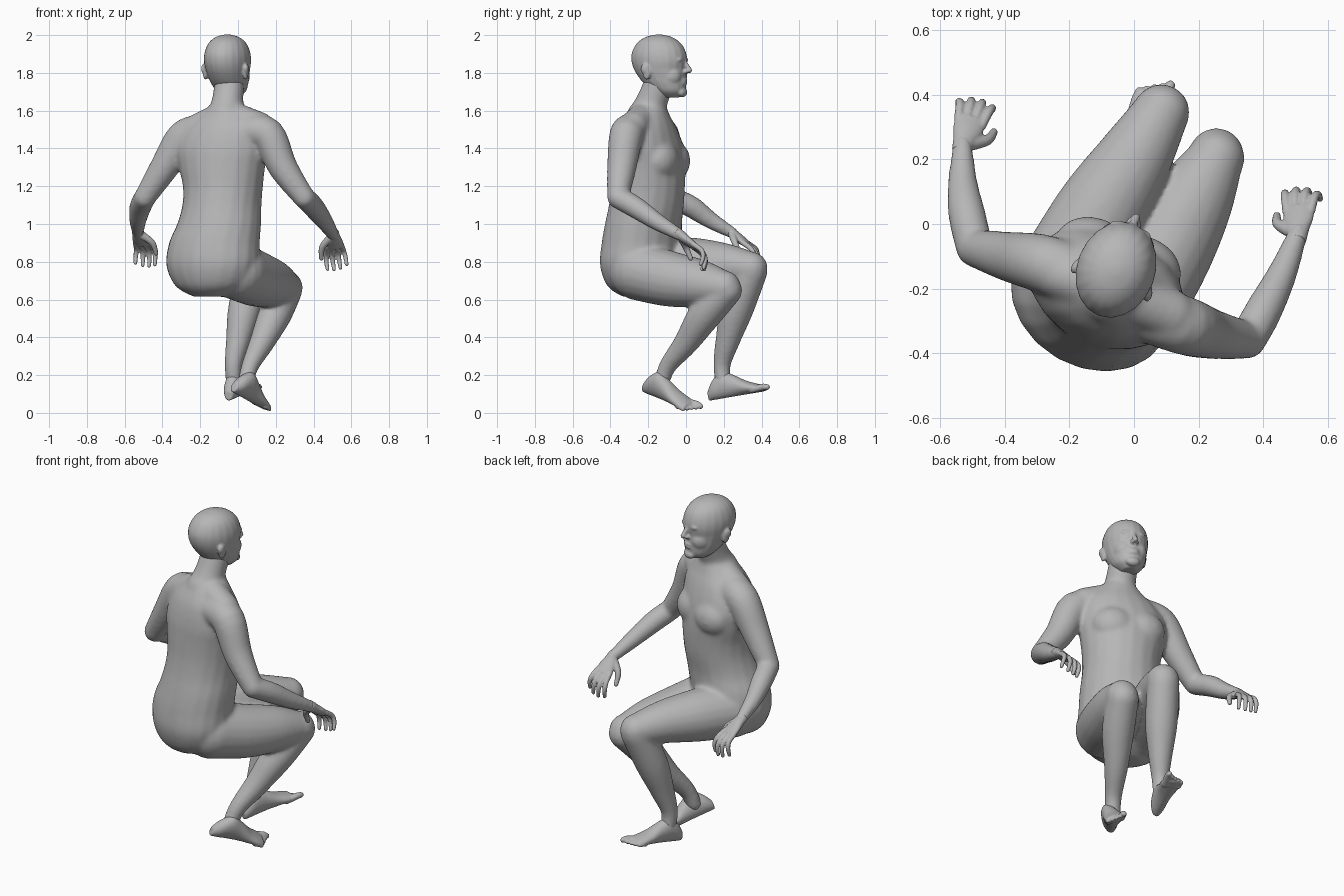
import bpy
import bmesh
from math import cos, sin, pi, radians
from mathutils import Matrix, Vector

SIDES = 20

default_cube = bpy.data.objects.get("Cube")
if default_cube:
    bpy.data.objects.remove(default_cube)

skin = bpy.data.materials.new("grey skin")
skin.use_nodes = True
grey = (0.47, 0.47, 0.47, 1)
skin.diffuse_color = grey
skin.node_tree.nodes["Principled BSDF"].inputs["Base Color"].default_value = grey


def refine(stations, steps=5):
    """Catmull-Rom interpolation of equal-length tuples."""
    rows = [Vector(s) for s in stations]
    out = []
    for i in range(len(rows) - 1):
        a, b, c = rows[max(i - 1, 0)], rows[i], rows[i + 1]
        d = rows[min(i + 2, len(rows) - 1)]
        for k in range(steps):
            t = k / steps
            out.append(b + ((c - a) * t + (2 * a - 5 * b + 4 * c - d) * t ** 2
                            + (3 * b - a - 3 * c + d) * t ** 3) / 2)
    return out + [rows[-1]]


def loft(bm, rings):
    """Skin a list of (centre, u axis, v axis) elliptical rings, with capped ends."""
    loops = []
    for centre, u, v in rings:
        angles = [2 * pi * k / SIDES for k in range(SIDES)]
        loops.append([bm.verts.new(centre + u * cos(t) + v * sin(t)) for t in angles])
    for low, high in zip(loops, loops[1:]):
        for k in range(SIDES):
            j = (k + 1) % SIDES
            bm.faces.new((low[k], low[j], high[j], high[k]))
    bm.faces.new(loops[0][::-1])
    bm.faces.new(loops[-1])


def ball(bm, centre, radii, turn=0):
    place = (Matrix.Translation(centre) @ Matrix.Rotation(radians(turn), 4, "Z")
             @ Matrix.Diagonal((*radii, 1)))
    bmesh.ops.create_uvsphere(bm, u_segments=20, v_segments=12, radius=1, matrix=place)


def tube(bm, stations):
    """Round limb with round ends through (x, y, z, radius) stations."""
    rows = refine(stations)
    points = [r.to_3d() for r in rows]
    rings = []
    side = None
    for i, p in enumerate(points):
        along = (points[min(i + 1, len(points) - 1)] - points[max(i - 1, 0)]).normalized()
        side = along.orthogonal() if side is None else side - along * side.dot(along)
        side.normalize()
        rings.append((p, side * rows[i][3], along.cross(side) * rows[i][3]))
    loft(bm, rings)
    for row in (rows[0], rows[-1]):
        ball(bm, row.to_3d(), [row[3]] * 3)


def finish(bm, name, voxel, smoothing, place=None):
    """Fuse overlapping volumes into one soft skin."""
    if place:
        bmesh.ops.transform(bm, matrix=place, verts=bm.verts)
    bmesh.ops.recalc_face_normals(bm, faces=bm.faces)
    mesh = bpy.data.meshes.new(name)
    bm.to_mesh(mesh)
    bm.free()
    mesh.materials.append(skin)
    obj = bpy.data.objects.new(name, mesh)
    bpy.context.collection.objects.link(obj)
    fuse = obj.modifiers.new("fuse", "REMESH")
    fuse.mode = "VOXEL"
    fuse.voxel_size = voxel
    fuse.use_smooth_shade = True
    soften = obj.modifiers.new("soften", "SMOOTH")
    soften.factor = 0.5
    soften.iterations = smoothing


def frame(origin, forward, inward, scale):
    """Local x = inner side, y = forward, z = upper side."""
    y = Vector(forward).normalized()
    x = Vector(inward)
    x = (x - y * x.dot(y)).normalized()
    z = x.cross(y)
    if z.z < 0:
        z = -z
    m = Matrix((x, y, z)).transposed().to_4x4()
    m.translation = origin
    return m @ Matrix.Scale(scale, 4)


# Torso: ellipses (x, y, z, half width, half depth, turn)
body = bmesh.new()
torso = [(-.15, -.26, .615, .09, .07, -30), (-.14, -.245, .67, .20, .16, -30),
         (-.135, -.235, .78, .258, .207, -30), (-.125, -.23, .9, .25, .207, -28),
         (-.10, -.225, 1.0, .228, .2, -26), (-.085, -.21, 1.1, .213, .197, -24),
         (-.08, -.2, 1.2, .216, .192, -22), (-.085, -.195, 1.3, .235, .187, -22),
         (-.085, -.197, 1.4, .25, .176, -22), (-.07, -.205, 1.5, .22, .15, -21),
         (-.06, -.205, 1.57, .155, .118, -20), (-.055, -.195, 1.63, .09, .088, -20)]
rings = []
for x, y, z, wide, deep, turn in refine(torso, 4):
    spin = Matrix.Rotation(radians(turn), 3, "Z")
    rings.append((Vector((x, y, z)), spin @ Vector((wide, 0, 0)), spin @ Vector((0, deep, 0))))
loft(body, rings)

# Chest muscles, neck and the slopes down to the shoulders
for x, y in ((-.125, -.08), (.025, -.137)):
    ball(body, (x, y, 1.335), (.125, .1, .11), -22)
tube(body, [(-.065, -.21, 1.56, .107), (-.055, -.18, 1.65, .084), (-.045, -.14, 1.75, .08)])
for x, y, z in ((-.24, -.15, 1.49), (.11, -.28, 1.515)):
    tube(body, [(-.06, -.21, 1.58, .08), (x, y, z, .08)])

# Upper arms, forearms, thighs and shins
limbs = [
    [(-.2, -.15, 1.49, .09), (-.292, -.12, 1.455, .09), (-.39, -.1, 1.3, .077), (-.493, -.075, 1.14, .058)],
    [(-.493, -.075, 1.14, .058), (-.517, .03, 1.09, .058), (-.53, .13, 1.02, .046), (-.53, .25, .95, .03)],
    [(.05, -.28, 1.49, .09), (.157, -.315, 1.472, .091), (.238, -.34, 1.3, .078), (.35, -.36, 1.14, .058)],
    [(.35, -.36, 1.14, .058), (.4, -.27, 1.09, .058), (.46, -.15, 1.01, .046), (.51, -.02, .935, .03)],
    [(-.2, -.14, .78, .155), (-.1, .04, .785, .143), (0, .2, .782, .118), (.085, .345, .765, .088)],
    [(.083, .345, .75, .087), (.035, .27, .55, .088), (0, .22, .38, .065), (-.025, .19, .25, .046), (-.02, .2, .15, .042)],
    [(0, -.25, .75, .155), (.1, -.08, .708, .147), (.187, .08, .685, .125), (.255, .203, .665, .088)],
    [(.255, .212, .65, .086), (.195, .1, .52, .088), (.125, 0, .37, .066), (.065, -.095, .25, .047), (.04, -.13, .16, .042)],
]
for limb in limbs:
    tube(body, limb)
finish(body, "body", .011, 10)

# Head: stacked rings (height, front, back, half width), facing local +y
head = bmesh.new()
skull = [(2.003, 0, -.03, .015), (1.992, .05, -.08, .055), (1.97, .09, -.12, .087),
         (1.94, .118, -.146, .107), (1.9, .135, -.163, .119), (1.86, .14, -.163, .121),
         (1.82, .134, -.15, .115), (1.78, .135, -.125, .106), (1.74, .135, -.09, .095),
         (1.7, .128, -.04, .075), (1.67, .1, 0, .038)]
loft(head, [(Vector((0, (f + b) / 2, z)), Vector((w, 0, 0)), Vector((0, (f - b) / 2, 0)))
            for z, f, b, w in refine(skull, 4)])
tube(head, [(0, .128, 1.865, .011), (0, .147, 1.835, .012), (0, .16, 1.813, .014)])
ball(head, (0, .118, 1.697), (.04, .025, .026))
for z in (1.746, 1.762):
    ball(head, (0, .13, z), (.03, .014, .009))
for side in (-1, 1):
    ball(head, (side * .013, .142, 1.806), (.012, .013, .01))
    ball(head, (side * .036, .116, 1.87), (.032, .019, .014))
    ball(head, (side * .037, .11, 1.843), (.017, .018, .01))
    ball(head, (side * .04, .058, 1.785), (.054, .07, .065))
    ball(head, (side * .114, -.04, 1.805), (.013, .024, .042))
    ball(head, (side * .122, -.05, 1.822), (.011, .022, .026))
finish(head, "head", .006, 5,
       Matrix.Translation((-.051, -.13, 0)) @ Matrix.Rotation(radians(-21), 4, "Z"))


# Hands: flat palm, four curled fingers and a thumb
def make_hand(name, wrist, forward, inward):
    bm = bmesh.new()
    palm = [(-.02, .026, .025), (.02, .032, .023), (.06, .042, .02), (.1, .042, .015)]
    loft(bm, [(Vector((0, y, 0)), Vector((w, 0, 0)), Vector((0, 0, t))) for y, w, t in refine(palm)])
    for i in range(4):
        x = .033 - .022 * i
        reach = (.085, .095, .09, .07)[i]
        tube(bm, [(x, .085, 0, .013), (x * 1.25, .1 + reach * .45, 0, .012),
                  (x * 1.4, .1 + reach * .8, -.02, .011), (x * 1.4, .1 + reach, -.055, .009)])
    tube(bm, [(.02, .02, -.005, .019), (.06, .06, -.02, .015), (.07, .11, -.045, .011)])
    finish(bm, name, .005, 2, frame(wrist, forward, inward, 1.12))


make_hand("right_hand", (-.53, .24, .955), (.05, .16, -.12), (1, 0, -.2))
make_hand("left_hand", (.505, -.035, .945), (.01, .15, -.12), (-1, 0, -.2))


# Feet: arched loft from heel to ball, then five toes
def make_foot(name, heel, forward, inward):
    bm = bmesh.new()
    arch = [(-.005, .02, .05), (.03, .036, .1), (.08, .041, .135), (.14, .043, .108),
            (.2, .05, .07), (.25, .054, .048), (.285, .046, .034)]
    loft(bm, [(Vector((0, y, h / 2)), Vector((w, 0, 0)), Vector((0, 0, h / 2)))
              for y, w, h in refine(arch)])
    for i in range(5):
        x = .038 - .02 * i
        size = .017 if i == 0 else .012
        tip = .325 - .012 * i
        tube(bm, [(x * .9, .24, size, size), (x, tip - .025, size + .004, size), (x, tip, size, size * .85)])
    finish(bm, name, .006, 2, frame(heel, forward, inward, 1.06))


make_foot("right_foot", (-.048, .13, .065), (.125, .32, .055), (.95, -.3, 0))
make_foot("left_foot", (-.03, -.22, .11), (.18, .26, -.1), (-.83, .55, .35))
